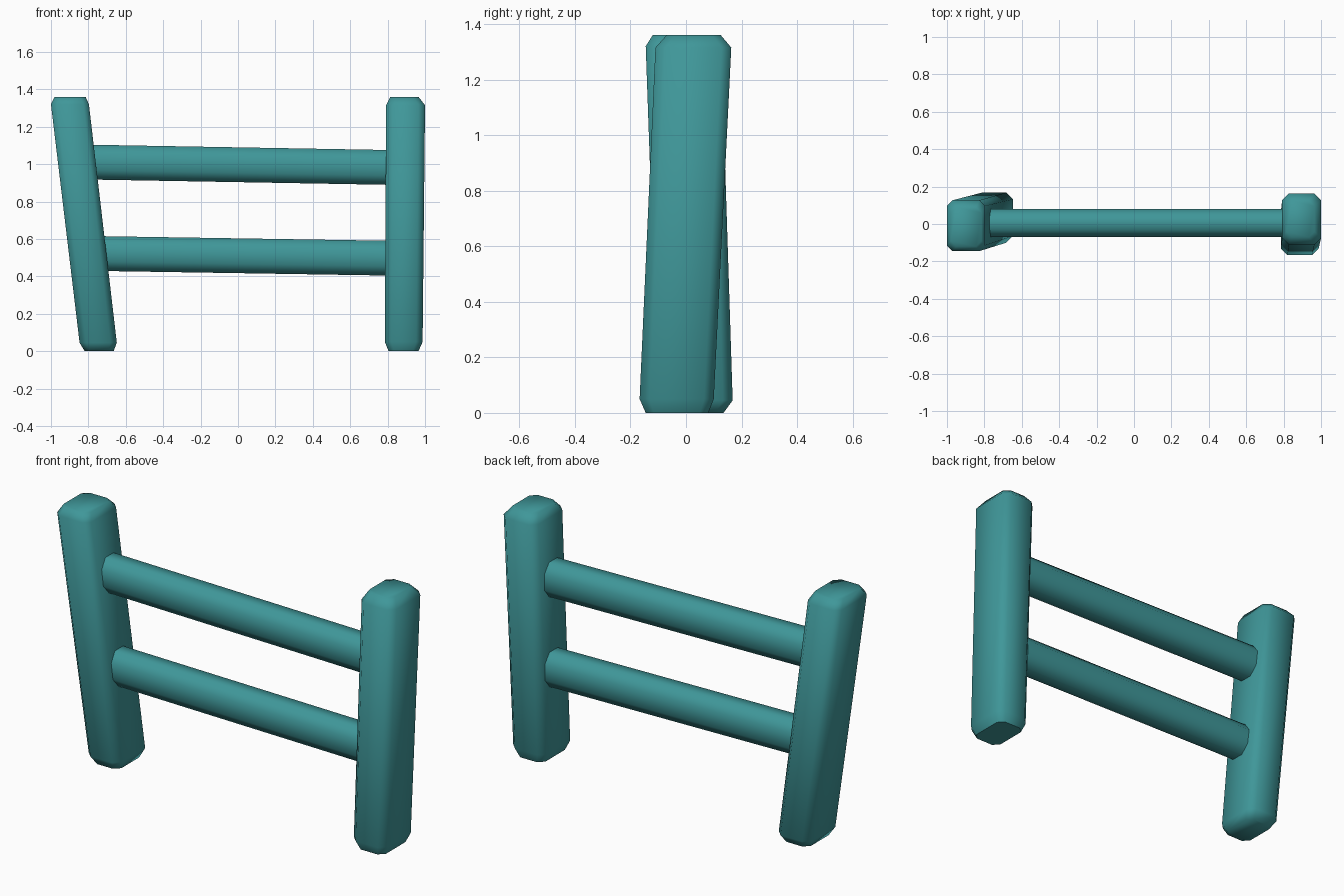
import bpy, bmesh, math

if "Cube" in bpy.data.objects:
    bpy.data.objects.remove(bpy.data.objects["Cube"])

mat = bpy.data.materials.new("teal_paint")
mat.diffuse_color = (0.05, 0.31, 0.32, 1)
mat.use_nodes = True
mat.node_tree.nodes["Principled BSDF"].inputs["Base Color"].default_value = mat.diffuse_color


def octagon(u0, u1, v0, v1, cu, cv):
    """Rectangle with chamfered corners, counter-clockwise."""
    return [(u0 + cu, v0), (u1 - cu, v0), (u1, v0 + cv), (u1, v1 - cv),
            (u1 - cu, v1), (u0 + cu, v1), (u0, v1 - cv), (u0, v0 + cv)]


def loft(name, rings):
    """Skin a list of equal-length point rings and cap both ends."""
    bm = bmesh.new()
    loops = [[bm.verts.new(p) for p in ring] for ring in rings]
    n = len(loops[0])
    for a, b in zip(loops, loops[1:]):
        for i in range(n):
            j = (i + 1) % n
            bm.faces.new((a[i], a[j], b[j], b[i]))
    bm.faces.new(loops[0][::-1])
    bm.faces.new(loops[-1])
    bmesh.ops.recalc_face_normals(bm, faces=bm.faces)
    mesh = bpy.data.meshes.new(name)
    bm.to_mesh(mesh)
    bm.free()
    ob = bpy.data.objects.new(name, mesh)
    bpy.context.collection.objects.link(ob)
    mesh.materials.append(mat)
    bpy.ops.object.select_all(action='DESELECT')
    ob.select_set(True)
    bpy.context.view_layer.objects.active = ob
    bpy.ops.object.shade_smooth_by_angle(angle=math.radians(60))


def post(name, sections):
    """Sections: z, x range, y range, chamfer."""
    loft(name, [[(x, y, z) for x, y in octagon(x0, x1, y0, y1, c, c)]
                for z, x0, x1, y0, y1, c in sections])


def rail(name, x0, z0, x1, z1):
    ring = octagon(-0.07, 0.08, -0.093, 0.093, 0.04, 0.05)
    loft(name, [[(x, y, z + h) for y, h in ring]
                for x, z in ((x0, z0), (x1, z1))])


# Posts, each leaning its own way, with worn ends
post("left_post", [
    (0.00, -0.82, -0.665, -0.075, 0.135, 0.03),
    (0.045, -0.847, -0.648, -0.10, 0.168, 0.035),
    (1.32, -1.0, -0.797, -0.145, 0.127, 0.03),
    (1.36, -0.98, -0.815, -0.12, 0.09, 0.03)])
post("right_post", [
    (0.00, 0.805, 0.965, -0.145, 0.08, 0.03),
    (0.05, 0.785, 0.987, -0.167, 0.10, 0.035),
    (1.315, 0.792, 1.0, -0.11, 0.163, 0.035),
    (1.36, 0.815, 0.965, -0.07, 0.125, 0.03)])

# Rails, sloping slightly down to the right
rail("upper_rail", -0.86, 1.012, 0.89, 0.981)
rail("lower_rail", -0.80, 0.523, 0.89, 0.496)
